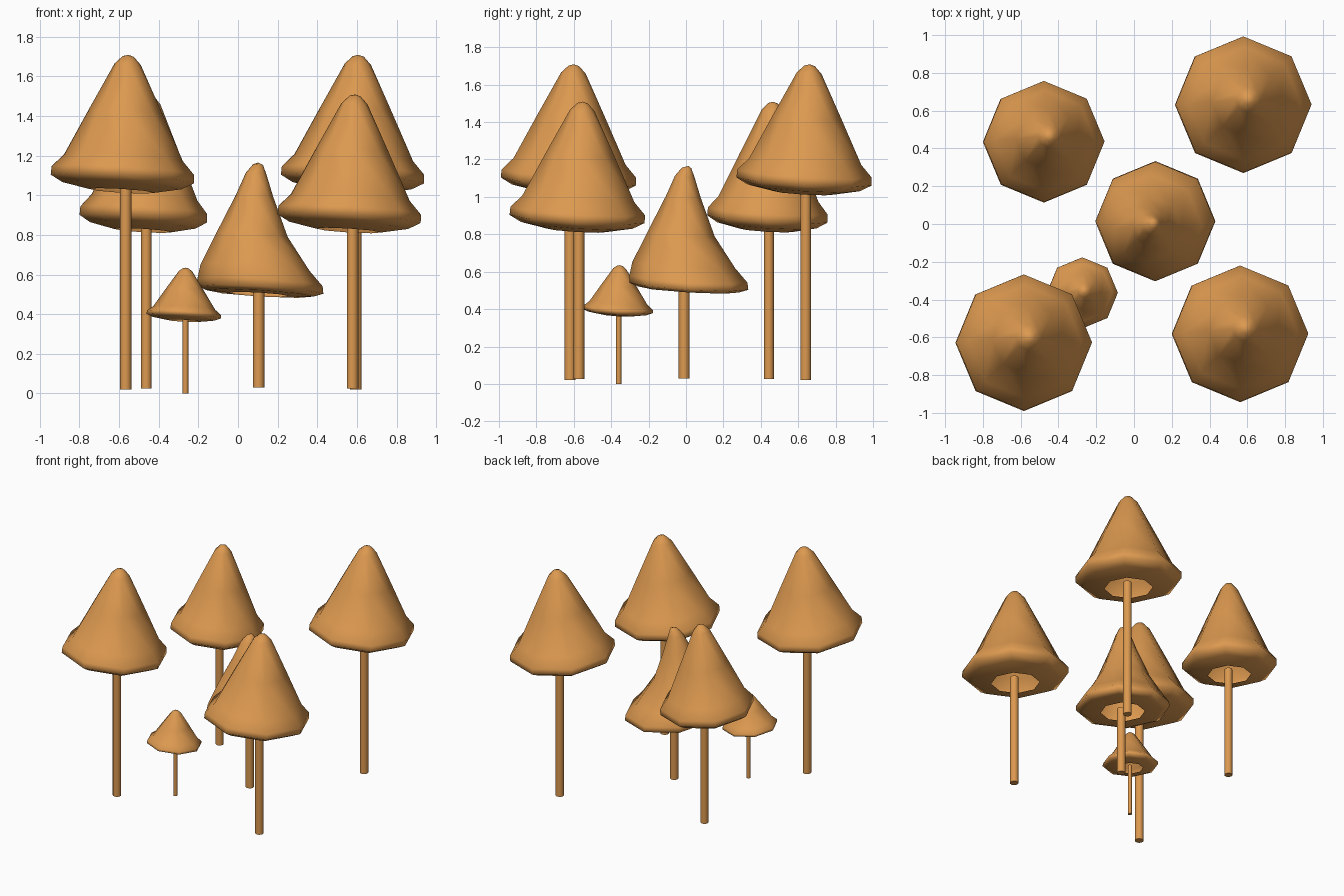
import bpy, bmesh
from math import radians, sin, cos, pi
from mathutils import Matrix, Vector

if "Cube" in bpy.data.objects:
    bpy.data.objects.remove(bpy.data.objects["Cube"])

mat = bpy.data.materials.new("orange_brown")
mat.diffuse_color = (0.72, 0.32, 0.08, 1)
mat.use_nodes = True
mat.node_tree.nodes["Principled BSDF"].inputs["Base Color"].default_value = mat.diffuse_color

# cap profile from tip to underside opening: radius, height, sideways offset
STRAIGHT = [(0.028, 0.602, -0.008), (0.066, 0.563, -0.008), (0.185, 0.325, -0.004),
            (0.30, 0.09, 0), (0.36, 0.025, 0), (0.362, -0.018, 0),
            (0.30, -0.052, 0), (0.165, -0.078, 0)]
BENT = [(0.025, 1.155, -0.005), (0.052, 1.11, -0.015), (0.093, 1.0, -0.022),
        (0.18, 0.80, -0.035), (0.275, 0.635, -0.02), (0.316, 0.56, 0.005),
        (0.318, 0.522, 0.007), (0.27, 0.505, 0.005), (0.15, 0.50, 0)]


def finish(name, bm):
    bmesh.ops.recalc_face_normals(bm, faces=bm.faces)
    for f in bm.faces:
        f.smooth = True
    me = bpy.data.meshes.new(name)
    bm.to_mesh(me)
    bm.free()
    me.materials.append(mat)
    ob = bpy.data.objects.new(name, me)
    bpy.context.collection.objects.link(ob)
    return ob


def cap(name, rings, tip, matrix, slope=0.0, sides=8):
    """Hollow eight-sided cap, open underneath."""
    bm = bmesh.new()
    loops = []
    for r, z, o in rings:
        loop = []
        for i in range(sides):
            x, y = r * cos(2 * pi * i / sides), r * sin(2 * pi * i / sides)
            loop.append(bm.verts.new((x + o, y + o, z - slope * (x + y))))
        loops.append(loop)
    top = bm.verts.new(tip)
    for i in range(sides):
        j = (i + 1) % sides
        bm.faces.new((top, loops[0][i], loops[0][j]))
        for a, b in zip(loops, loops[1:]):
            bm.faces.new((a[i], b[i], b[j], a[j]))
    bm.transform(matrix)
    finish(name, bm)


def stem(name, x, y, z0, z1, r):
    bm = bmesh.new()
    bmesh.ops.create_cone(bm, cap_ends=True, segments=12, radius1=r, radius2=r,
                          depth=z1 - z0,
                          matrix=Matrix.Translation((x, y, (z0 + z1) / 2)))
    ob = finish(name, bm)
    bpy.context.view_layer.objects.active = ob
    ob.select_set(True)
    bpy.ops.object.shade_smooth_by_angle(angle=radians(40))
    ob.select_set(False)


# straight mushrooms: stem x, y, base z, stem top z, stem radius, rim z, width, height
TILT = Matrix.Rotation(radians(3.5), 4, 'Y') @ Matrix.Rotation(radians(-3.5), 4, 'X')
for label, x, y, z0, z1, r, rim, w, h in [
        ("front_left", -0.567, -0.62, 0.02, 1.05, 0.029, 1.10, 1, 1),
        ("back_right", 0.595, 0.64, 0.02, 1.05, 0.029, 1.10, 1, 1),
        ("front_right", 0.578, -0.573, 0.025, 0.85, 0.029, 0.90, 1, 1),
        ("back_left", -0.463, 0.443, 0.025, 0.85, 0.027, 0.90, 0.89, 1),
        ("small", -0.265, -0.36, 0.0, 0.38, 0.014, 0.397, 0.52, 0.39)]:
    stem(label + "_stem", x, y, z0, z1, r)
    m = (Matrix.Translation((x - 0.016 * w, y - 0.008 * w, rim)) @ TILT
         @ Matrix.Diagonal((w, w, h, 1)))
    cap(label + "_cap", STRAIGHT, (-0.008, -0.008, 0.61), m)

# bent mushroom in the middle
stem("middle_stem", 0.104, -0.01, 0.03, 0.53, 0.029)
cap("middle_cap", BENT, (-0.004, 0.006, 1.165),
    Matrix.Translation((0.106, 0.008, 0)), slope=0.06)
